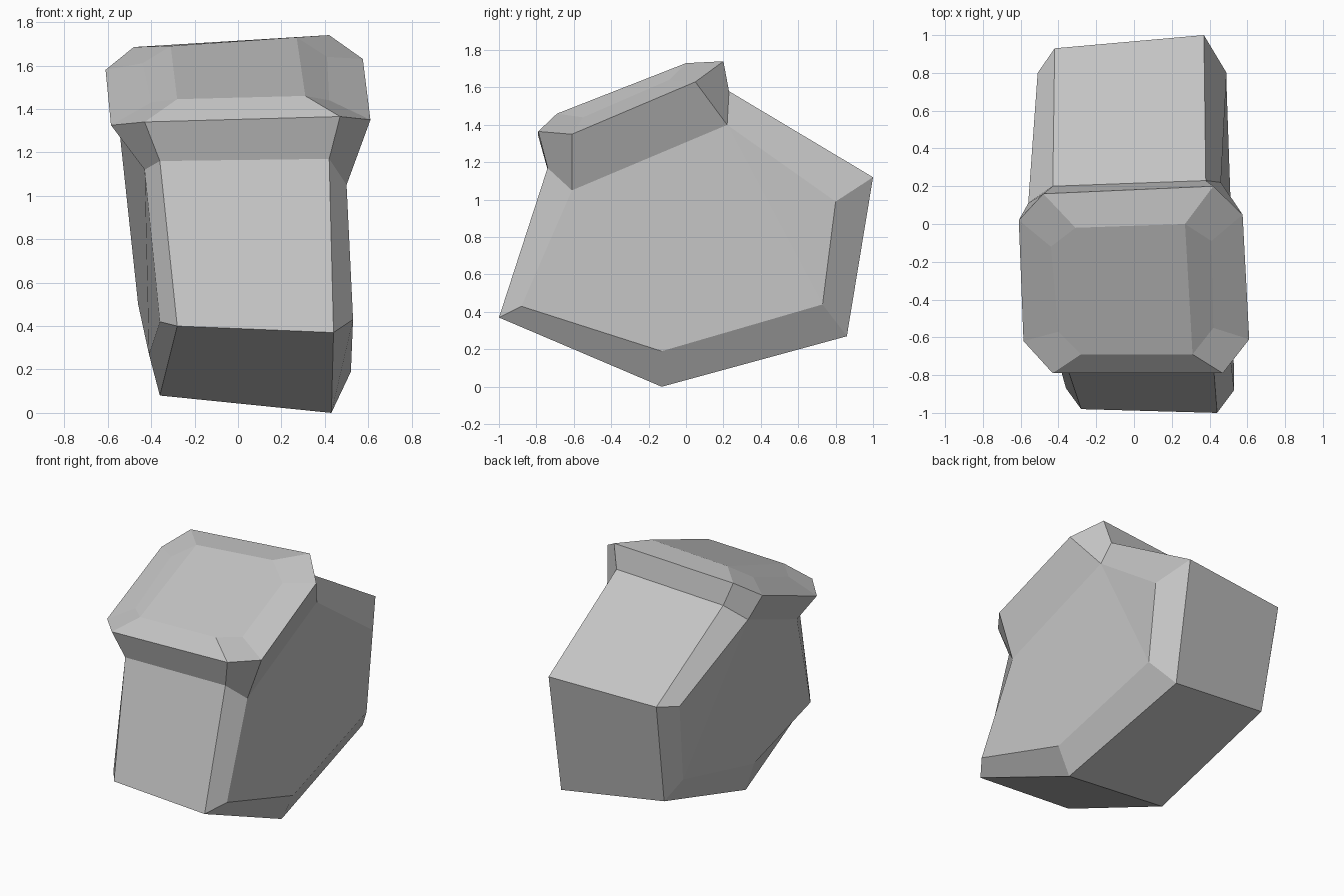
import bpy
import bmesh

cube = bpy.data.objects.get("Cube")
if cube:
    bpy.data.objects.remove(cube, do_unlink=True)


def make_material(name, colour):
    mat = bpy.data.materials.new(name)
    mat.use_nodes = True
    mat.diffuse_color = colour
    mat.node_tree.nodes["Principled BSDF"].inputs["Base Color"].default_value = colour
    return mat


def add_loop(bm, points):
    return [bm.verts.new(p) for p in points]


def loft(bm, loop_a, loop_b, skip=()):
    """Join two closed loops with quads, leaving out the skipped segments."""
    count = len(loop_a)
    for i in range(count):
        if i not in skip:
            j = (i + 1) % count
            bm.faces.new((loop_a[i], loop_a[j], loop_b[j], loop_b[i]))


bm = bmesh.new()

# Body sections across the width; each runs front foot, keel, heel, back, top back, top front
left_flank = add_loop(bm, [(.53, -.88, .43), (.52, -.13, .19), (.49, .73, .44),
                           (.49, .8, .99), (.46, .22, 1.4), (.5, -.61, 1.05)])
left_rim = add_loop(bm, [(.44, -1, .37), (.43, -.13, 0), (.37, .86, .27),
                         (.37, 1, 1.12), (.38, .23, 1.58), (.42, -.74, 1.17)])
right_rim = add_loop(bm, [(-.28, -.98, .4), (-.36, -.15, .08), (-.39, .8, .37),
                          (-.42, .93, 1.09), (-.43, .2, 1.53), (-.36, -.74, 1.16)])
right_flank = add_loop(bm, [(-.36, -.87, .42), (-.41, -.17, .27), (-.46, .69, .5),
                            (-.51, .8, 1.07), (-.56, .11, 1.43), (-.43, -.62, 1.12)])
sections = [left_flank, left_rim, right_rim, right_flank]

# Body shell, open along the top where the cap sits
TOP_BACK, TOP_FRONT = 4, 5
for first, second in zip(sections, sections[1:]):
    loft(bm, first, second, skip=(TOP_BACK,))

# Flat flanks, folded from the heel to the top back corner
for flank in (left_flank, right_flank):
    foot, keel, heel, back, top_back, top_front = flank
    bm.faces.new((foot, keel, heel, top_back, top_front))
    bm.faces.new((heel, back, top_back))

# Neck loop taken from the open edge of the body
neck = [left_rim[TOP_BACK], left_flank[TOP_BACK],
        left_flank[TOP_FRONT], left_rim[TOP_FRONT],
        right_rim[TOP_FRONT], right_flank[TOP_FRONT],
        right_flank[TOP_BACK], right_rim[TOP_BACK]]

# Flared brim and chamfered crown of the cap
brim = add_loop(bm, [(.42, .2, 1.74), (.575, .05, 1.63), (.61, -.61, 1.35), (.47, -.79, 1.365),
                     (-.43, -.79, 1.34), (-.585, -.62, 1.325), (-.61, .02, 1.58), (-.48, .16, 1.685)])
crown = add_loop(bm, [(.27, 0, 1.73), (.41, -.09, 1.64), (.42, -.55, 1.44), (.31, -.69, 1.46),
                      (-.28, -.69, 1.445), (-.4, -.57, 1.43), (-.44, -.12, 1.61), (-.31, -.02, 1.69)])
loft(bm, neck, brim)
loft(bm, brim, crown)
bm.faces.new(crown[:4])
bm.faces.new(crown[4:])
bm.faces.new((crown[0], crown[3], crown[4], crown[7]))

bmesh.ops.recalc_face_normals(bm, faces=bm.faces)

mesh = bpy.data.meshes.new("capped_rock")
bm.to_mesh(mesh)
bm.free()
mesh.materials.append(make_material("stone_grey", (.55, .55, .55, 1)))
rock = bpy.data.objects.new("capped_rock", mesh)
bpy.context.collection.objects.link(rock)
